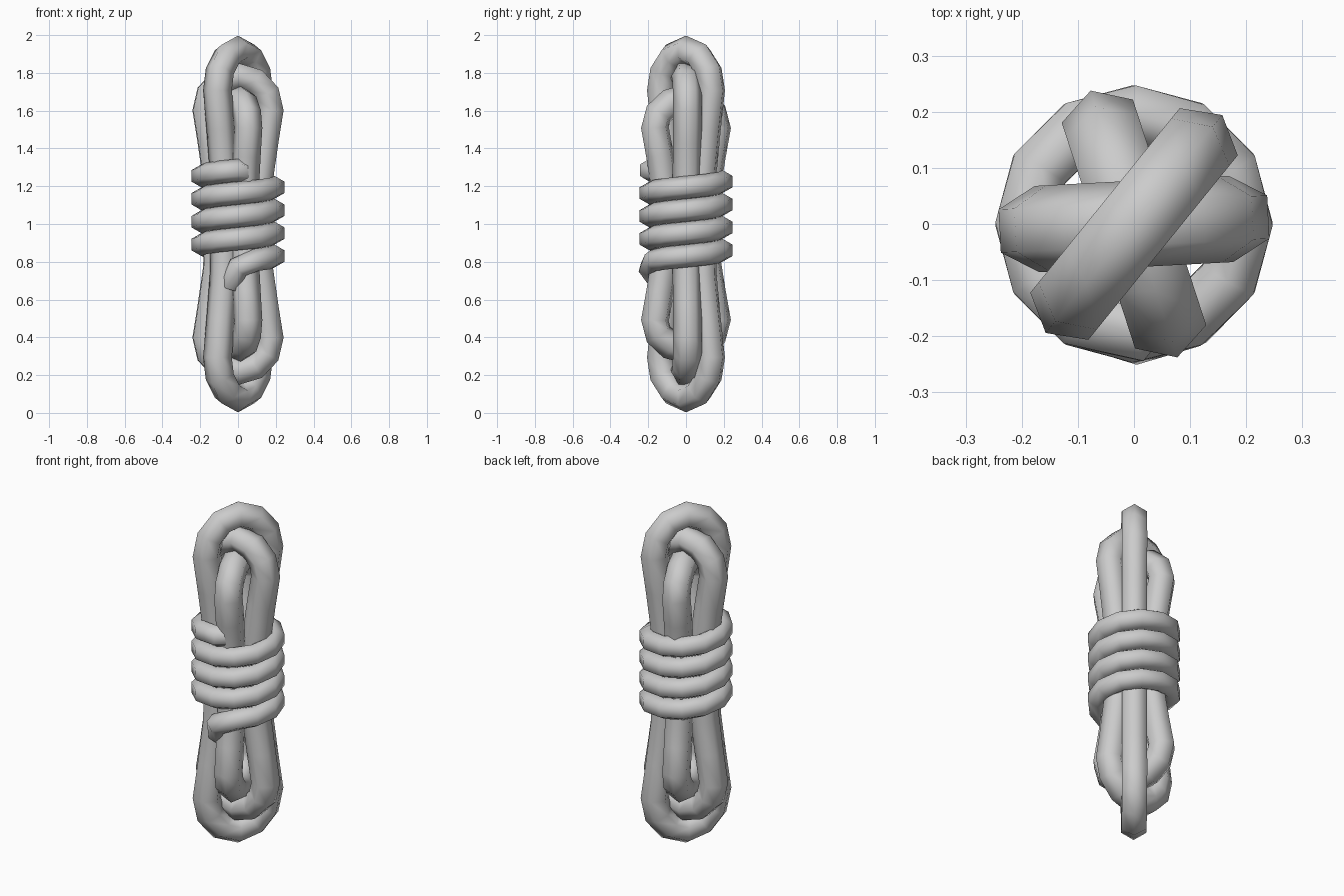
import bpy, bmesh, math
from mathutils import Vector

if "Cube" in bpy.data.objects:
    bpy.data.objects.remove(bpy.data.objects["Cube"])


def rope(name, pts, radius, ref, phase, closed):
    """Sweep a hexagon along a path; ref is a vector kept across the rope."""
    bm = bmesh.new()
    n, sides, rings = len(pts), 6, []
    for i, p in enumerate(pts):
        if closed:
            a, b = pts[i - 1], pts[(i + 1) % n]
        else:
            a, b = pts[max(i - 1, 0)], pts[min(i + 1, n - 1)]
        t = (b - a).normalized()
        out = t.cross(ref).normalized()
        across = out.cross(t).normalized()
        rings.append([bm.verts.new(p + radius * (
            math.cos(phase + math.tau * k / sides) * out +
            math.sin(phase + math.tau * k / sides) * across))
            for k in range(sides)])
    for i in range(n if closed else n - 1):
        r, s = rings[i], rings[(i + 1) % n]
        for k in range(sides):
            m = (k + 1) % sides
            bm.faces.new((r[k], r[m], s[m], s[k]))
    if not closed:
        bm.faces.new(rings[0])
        bm.faces.new(rings[-1])
    bmesh.ops.recalc_face_normals(bm, faces=bm.faces)
    for f in bm.faces:
        f.smooth = len(f.verts) == 4
    me = bpy.data.meshes.new(name)
    bm.to_mesh(me)
    bm.free()
    ob = bpy.data.objects.new(name, me)
    bpy.context.collection.objects.link(ob)
    return ob


# Quarter of a pinched loop: (distance from axis, fraction of half height)
quarter = [(0, 1), (.09, .965), (.153, .88), (.173, .77), (.145, .55), (.117, .3), (.107, 0)]
right = quarter + [(u, -f) for u, f in quarter[-2::-1]]
outline = right + [(-u, f) for u, f in right[-2:0:-1]]

# Three nested rope loops crossing at the axis
for name, angle, half, phase in (("outer_loop", 51, .92, 0),
                                 ("middle_loop", 3, .785, math.pi / 6),
                                 ("inner_loop", 108, .663, 0)):
    a = math.radians(angle)
    d = Vector((math.cos(a), math.sin(a), 0))
    normal = Vector((-d.y, d.x, 0))
    pts = [d * u + Vector((0, 0, 1 + f * half)) for u, f in outline]
    rope(name, pts, .077, normal, phase, True)

# Wrap: four turns around the waist with both ends tucked in
turns, per_turn, R = 4, 12, .195
wrap = [Vector((.05, -.12, 1.27))]
for i in range(turns * per_turn + 1):
    a = -math.pi / 2 - math.tau * i / per_turn
    wrap.append(Vector((R * math.cos(a), R * math.sin(a), 1.285 - .485 * i / (turns * per_turn))))
wrap[-1].z -= .03
wrap.append(Vector((-.03, -.13, .68)))
rope("waist_wrap", wrap, .06, Vector((0, 0, 1)), math.pi / 6, False)
